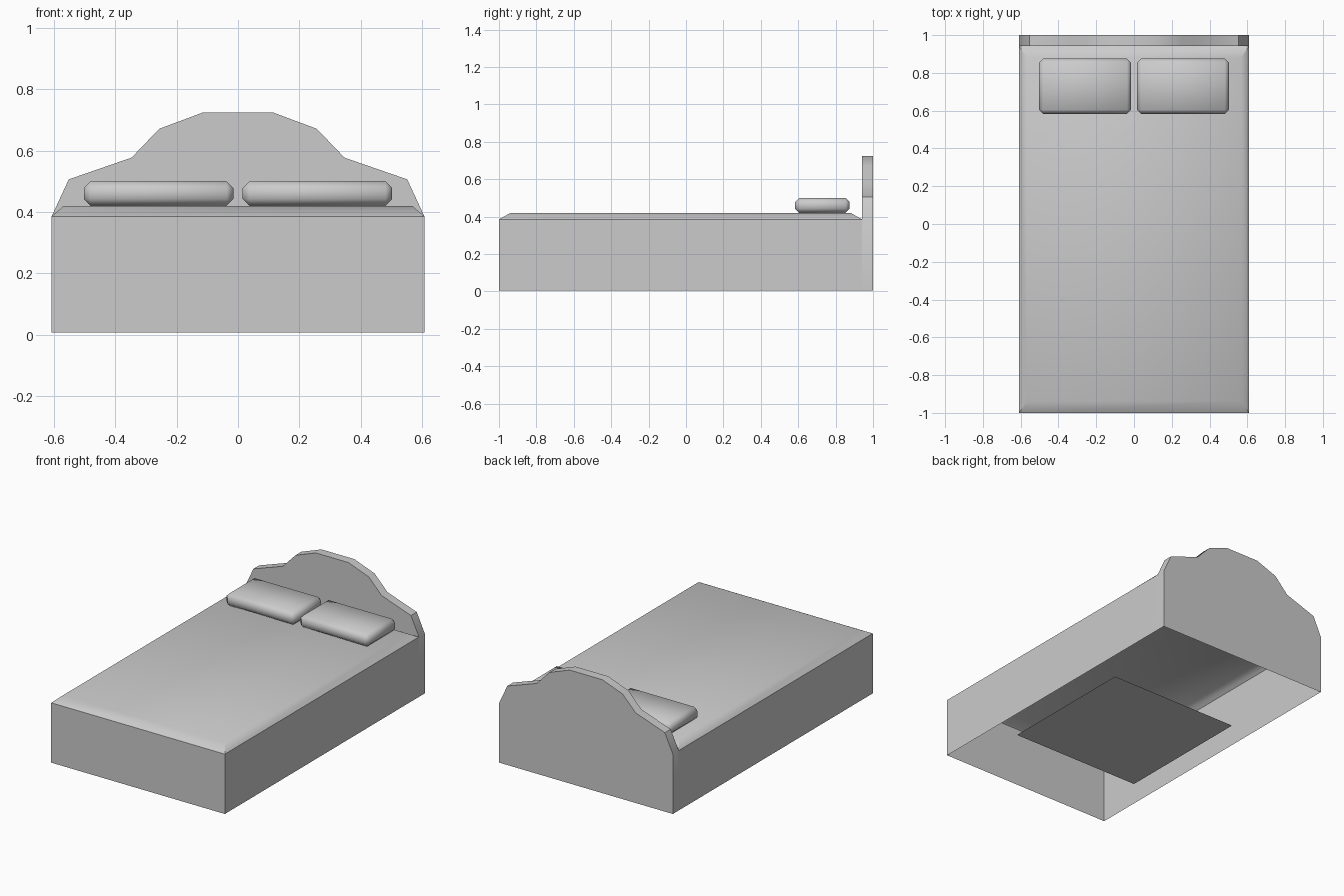
import bpy, bmesh
from math import radians

if "Cube" in bpy.data.objects:
    bpy.data.objects.remove(bpy.data.objects["Cube"])

W, FRONT, HEAD, BACK = 0.608, -1.0, 0.942, 1.0   # half width and y stations
BASE, EDGE, TOP = 0.006, 0.385, 0.42             # heights


def finish(bm, name, fix=True):
    bmesh.ops.remove_doubles(bm, verts=bm.verts, dist=0.0001)
    if fix:
        bmesh.ops.recalc_face_normals(bm, faces=bm.faces)
    me = bpy.data.meshes.new(name)
    bm.to_mesh(me)
    bm.free()
    ob = bpy.data.objects.new(name, me)
    bpy.context.collection.objects.link(ob)
    bpy.ops.object.select_all(action='DESELECT')
    ob.select_set(True)
    bpy.context.view_layer.objects.active = ob
    bpy.ops.object.shade_smooth_by_angle(angle=radians(46))
    return ob


def face(bm, *pts):
    bm.faces.new([bm.verts.new(p) for p in pts])


def ring(x, y0, y1, z):
    return [(-x, y0, z), (x, y0, z), (x, y1, z), (-x, y1, z)]


# Mattress and frame: open-bottomed shell with a chamfered top
bm = bmesh.new()
low, rim = ring(W, FRONT, HEAD, BASE), ring(W, FRONT, HEAD, EDGE)
top = ring(0.568, -0.938, 0.88, TOP)
for i in (3, 0, 1):                               # left, front, right walls
    j = (i + 1) % 4
    face(bm, low[i], low[j], rim[j], rim[i])
for i in range(4):
    j = (i + 1) % 4
    face(bm, rim[i], rim[j], top[j], top[i])
face(bm, *top)
finish(bm, "mattress_base")

# Headboard: stepped arch, open below, front face only above the mattress
half = [(W, EDGE), (0.552, 0.506), (0.347, 0.577), (0.257, 0.671), (0.115, 0.724)]
arch = half + [(-x, z) for x, z in reversed(half)]
outline = [(W, BASE)] + arch + [(-W, BASE)]
bm = bmesh.new()
face(bm, *[(x, HEAD, z) for x, z in arch])
face(bm, *[(x, BACK, z) for x, z in outline])
for (x0, z0), (x1, z1) in zip(outline, outline[1:]):
    face(bm, (x0, HEAD, z0), (x0, BACK, z0), (x1, BACK, z1), (x1, HEAD, z1))
finish(bm, "headboard")

# Pillows: bevelled boxes
for side, name in ((-1, "pillow_left"), (1, "pillow_right")):
    bm = bmesh.new()
    bmesh.ops.create_cube(bm, size=1)
    for v in bm.verts:
        v.co = (side * 0.259 + v.co.x * 0.488, 0.729 + v.co.y * 0.292, 0.46 + v.co.z * 0.08)
    bmesh.ops.bevel(bm, geom=bm.edges[:], offset=0.022, segments=1, affect='EDGES')
    finish(bm, name)

# Flat square panel on the floor under the bed
bm = bmesh.new()
face(bm, *ring(0.453, -0.54, 0.365, 0))
finish(bm, "floor_panel", fix=False)
